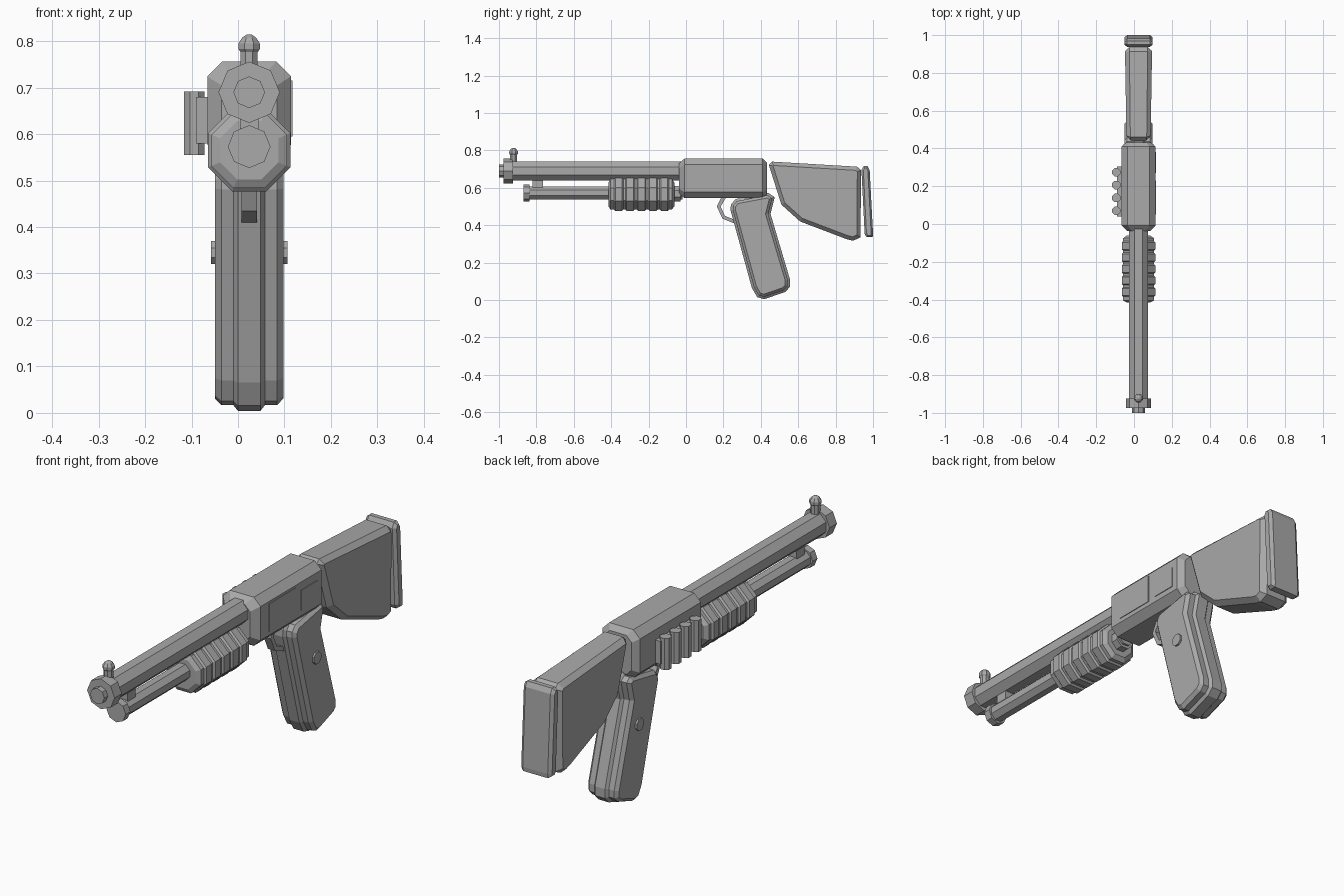
import bpy, bmesh, math
from mathutils import Vector

if "Cube" in bpy.data.objects:
    bpy.data.objects.remove(bpy.data.objects["Cube"])

CX = 0.024  # centre line of the body
grey = bpy.data.materials.new("grey")
grey.diffuse_color = (0.4, 0.4, 0.4, 1)
grey.use_nodes = True
grey.node_tree.nodes["Principled BSDF"].inputs["Base Color"].default_value = grey.diffuse_color


def loft(name, rings):
    """Skin a list of equal-length point rings and cap both ends."""
    bm = bmesh.new()
    rows = [[bm.verts.new(p) for p in r] for r in rings]
    n = len(rows[0])
    for a, b in zip(rows, rows[1:]):
        for i in range(n):
            j = (i + 1) % n
            bm.faces.new((a[i], a[j], b[j], b[i]))
    bm.faces.new(rows[0])
    bm.faces.new(rows[-1])
    bmesh.ops.recalc_face_normals(bm, faces=bm.faces)
    me = bpy.data.meshes.new(name)
    bm.to_mesh(me)
    bm.free()
    me.materials.append(grey)
    ob = bpy.data.objects.new(name, me)
    bpy.context.collection.objects.link(ob)
    return ob


def tube(name, z, stations, n=8, flat=True, axis="y", x=CX, y=0):
    """Turned part: stations are (position, radius) along the axis."""
    rings = []
    for t, r in stations:
        ring = []
        for i in range(n):
            a = math.tau * (i + (0.5 if flat else 0)) / n
            u, v = r * math.cos(a), r * math.sin(a)
            ring.append({"y": (x + u, t, z + v), "z": (x + u, y + v, t),
                         "x": (t, y + u, z + v)}[axis])
        rings.append(ring)
    return loft(name, rings)


def inset(pts, d):
    """Move every edge of a closed outline inwards by d."""
    area = sum(a[0] * b[1] - b[0] * a[1] for a, b in zip(pts, pts[1:] + pts[:1]))
    s = 1 if area > 0 else -1
    out = []
    for i in range(len(pts)):
        p, a, b = Vector(pts[i]), Vector(pts[i - 1]), Vector(pts[(i + 1) % len(pts)])
        e, f = (p - a).normalized(), (b - p).normalized()
        m, k = Vector((-e.y, e.x)) * s, Vector((-f.y, f.x)) * s
        out.append(p + (m + k) * (d / (1 + m.dot(k))))
    return out


def slab(name, outline, layers, grow=0.0):
    """Symmetric side profile: layers are (half width, inset) from the middle outwards."""
    both = [(-w, d) for w, d in reversed(layers)] + list(layers)
    return loft(name, [[(CX + w * (1 + grow * (p[0] - 0.7)), p[0], p[1])
                        for p in inset(outline, d)] for w, d in both])


def chamfer_rect(y, hw, z0, z1, c):
    return [(CX + x, y, z) for x, z in (
        (-hw + c, z0), (hw - c, z0), (hw, z0 + c), (hw, z1 - c),
        (hw - c, z1), (-hw + c, z1), (-hw, z1 - c), (-hw, z0 + c))]


def box(name, x0, x1, y0, y1, z0, z1):
    return loft(name, [[(x0, y, z0), (x1, y, z0), (x1, y, z1), (x0, y, z1)] for y in (y0, y1)])


# Barrel, muzzle ring and tip
tube("barrel", 0.69, [(-0.96, 0.054), (-0.02, 0.054)])
tube("muzzle_ring", 0.69, [(-0.975, 0.066), (-0.925, 0.066)], flat=False)
tube("muzzle_tip", 0.69, [(-1.0, 0.034), (-0.97, 0.034)], flat=False)

# Front sight
tube("sight_post", 0, [(0.74, 0.02), (0.785, 0.02)], axis="z", y=-0.922)
tube("sight_bead", 0, [(0.775, 0.019), (0.783, 0.025), (0.795, 0.025), (0.808, 0.016),
                       (0.814, 0.006)], axis="z", y=-0.922)

# Lower tube with end cap, bracket and rear collar
tube("lower_tube", 0.573, [(-0.85, 0.038), (-0.02, 0.038)])
tube("lower_tube_cap", 0.573, [(-0.87, 0.046), (-0.838, 0.046)], flat=False)
box("tube_bracket", CX - 0.02, CX + 0.02, -0.82, -0.765, 0.6, 0.655)
tube("rear_collar", 0.568, [(-0.07, 0.045), (-0.03, 0.045)])

# Sliding fore grip with raised bands
stations = [(-0.415, 0.068), (-0.405, 0.088)]
for k in range(5):
    y = -0.385 + k * 0.061
    stations += [(y, 0.088), (y + 0.007, 0.096), (y + 0.043, 0.096), (y + 0.05, 0.088)]
stations += [(-0.075, 0.088), (-0.062, 0.068)]
tube("fore_grip", 0.565, stations)

# Receiver with tapered ends
loft("receiver", [chamfer_rect(-0.038, 0.06, 0.57, 0.73, 0.025),
                  chamfer_rect(-0.008, 0.09, 0.545, 0.756, 0.032),
                  chamfer_rect(0.41, 0.09, 0.545, 0.756, 0.032),
                  chamfer_rect(0.432, 0.065, 0.565, 0.735, 0.025)])
box("side_port", 0.105, 0.117, 0.05, 0.23, 0.595, 0.715)
box("side_plate", 0.105, 0.117, 0.27, 0.38, 0.6, 0.69)

# Cartridge holder on the left side
box("cartridge_holder", -0.09, -0.06, 0.04, 0.305, 0.58, 0.68)
for k in range(4):
    tube("cartridge_%d" % (k + 1), 0, [(0.555, 0.024), (0.692, 0.024)],
         axis="z", x=-0.094, y=0.07 + k * 0.068)

# Hand grip: wide middle rib with chamfered side panels
grip = [(0.265, 0.54), (0.44, 0.573), (0.474, 0.55), (0.465, 0.512), (0.452, 0.46),
        (0.556, 0.11), (0.556, 0.07), (0.53, 0.043), (0.417, 0.004), (0.38, 0.016),
        (0.352, 0.065), (0.238, 0.48), (0.24, 0.51)]
slab("hand_grip", grip, [(0.024, 0), (0.034, 0.012), (0.044, 0.012), (0.06, 0.012), (0.074, 0.026)])
tube("grip_button", 0.345, [(CX - 0.082, 0.027), (CX + 0.082, 0.027)], axis="x", y=0.395)

# Trigger guard: thin bent strap
guard = [(0.19, 0.55), (0.165, 0.5), (0.195, 0.435), (0.27, 0.405)]
inner = [(0.215, 0.55), (0.185, 0.5), (0.208, 0.45), (0.27, 0.425)]
loft("trigger_guard", [[(CX + sx * 0.017, *p) for sx, p in
                        ((-1, a), (1, a), (1, b), (-1, b))] for a, b in zip(guard, inner)])

# Shoulder stock and butt pad
stock = [(0.443, 0.722), (0.46, 0.74), (0.914, 0.713), (0.936, 0.695), (0.933, 0.335),
         (0.893, 0.317), (0.86, 0.325), (0.61, 0.42), (0.51, 0.51)]
slab("stock", stock, [(0.046, 0), (0.068, 0.02)], 0.25)
pad = [(0.938, 0.695), (0.95, 0.716), (0.97, 0.716), (0.982, 0.695), (1.0, 0.355),
       (0.998, 0.336), (0.965, 0.336), (0.955, 0.355)]
slab("butt_pad", pad, [(0.06, 0), (0.074, 0.01)])
